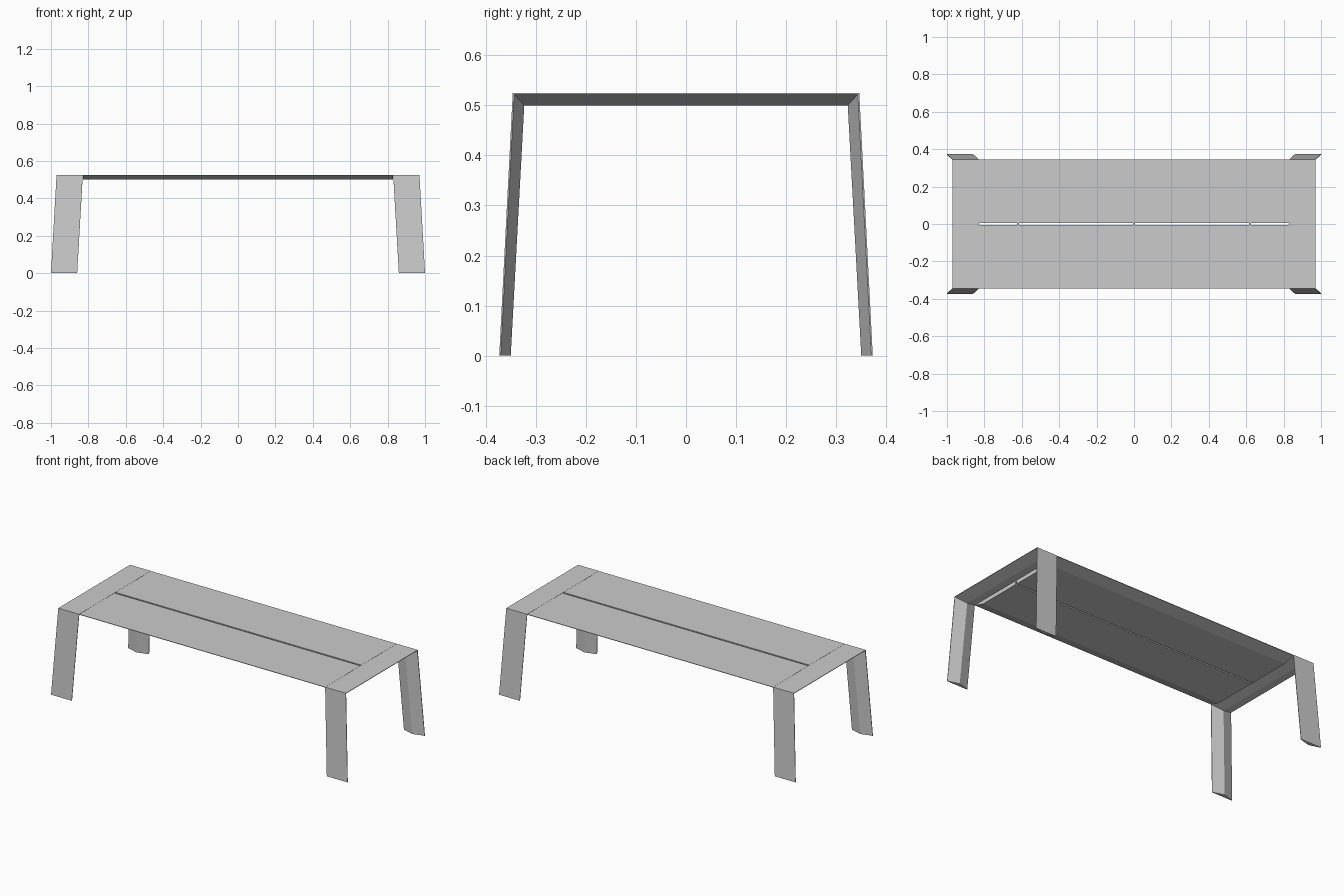
import bpy, bmesh

if "Cube" in bpy.data.objects:
    bpy.data.objects.remove(bpy.data.objects["Cube"])

TOP, DEPTH, LIP = 0.525, 0.025, 0.003


def loft(name, rings):
    """Skin a list of matching closed cross-sections and cap both ends."""
    bm = bmesh.new()
    loops = [[bm.verts.new(p) for p in ring] for ring in rings]
    n = len(loops[0])
    for a, b in zip(loops, loops[1:]):
        for i in range(n):
            j = (i + 1) % n
            bm.faces.new((a[i], a[j], b[j], b[i]))
    bm.faces.new(loops[0])
    bm.faces.new(loops[-1][::-1])
    bmesh.ops.recalc_face_normals(bm, faces=bm.faces)
    mesh = bpy.data.meshes.new(name)
    bm.to_mesh(mesh)
    bm.free()
    obj = bpy.data.objects.new(name, mesh)
    bpy.context.collection.objects.link(obj)
    return obj


# End frames: wedge-shaped section (across, depth) swept foot - mitre - mitre - foot
section = [(-0.07, 0), (0.07, 0), (0.07, LIP), (0, DEPTH), (-0.07, LIP)]
for side, label in ((-1, "left"), (1, "right")):
    def foot(sy):
        return [(side * (0.93 + s), sy * (0.373 - 0.92 * d), 0) for s, d in section]

    def mitre(sy):
        return [(side * (0.90 + s), sy * (0.346 - 0.92 * d), TOP - d) for s, d in section]

    loft(f"{label}_leg_frame", [foot(-1), mitre(-1), mitre(1), foot(1)])

# Two top panels with an undercut outer edge and a narrow gap between them
profile = [(0.005, TOP), (0.345, TOP), (0.345, TOP - LIP),
           (0.275, TOP - DEPTH), (0.005, TOP - DEPTH)]
for sy, label in ((-1, "front"), (1, "back")):
    loft(f"{label}_top_panel",
         [[(x, sy * y, z) for y, z in profile] for x in (-0.829, 0.829)])

# Small connectors bridging the gap
for i, x in enumerate((-0.62, 0, 0.62)):
    loft(f"gap_connector_{i + 1}",
         [[(x + dx, y, z) for dx, z in ((-0.005, 0.507), (0.005, 0.507),
                                        (0.005, 0.518), (-0.005, 0.518))]
          for y in (-0.007, 0.007)])
